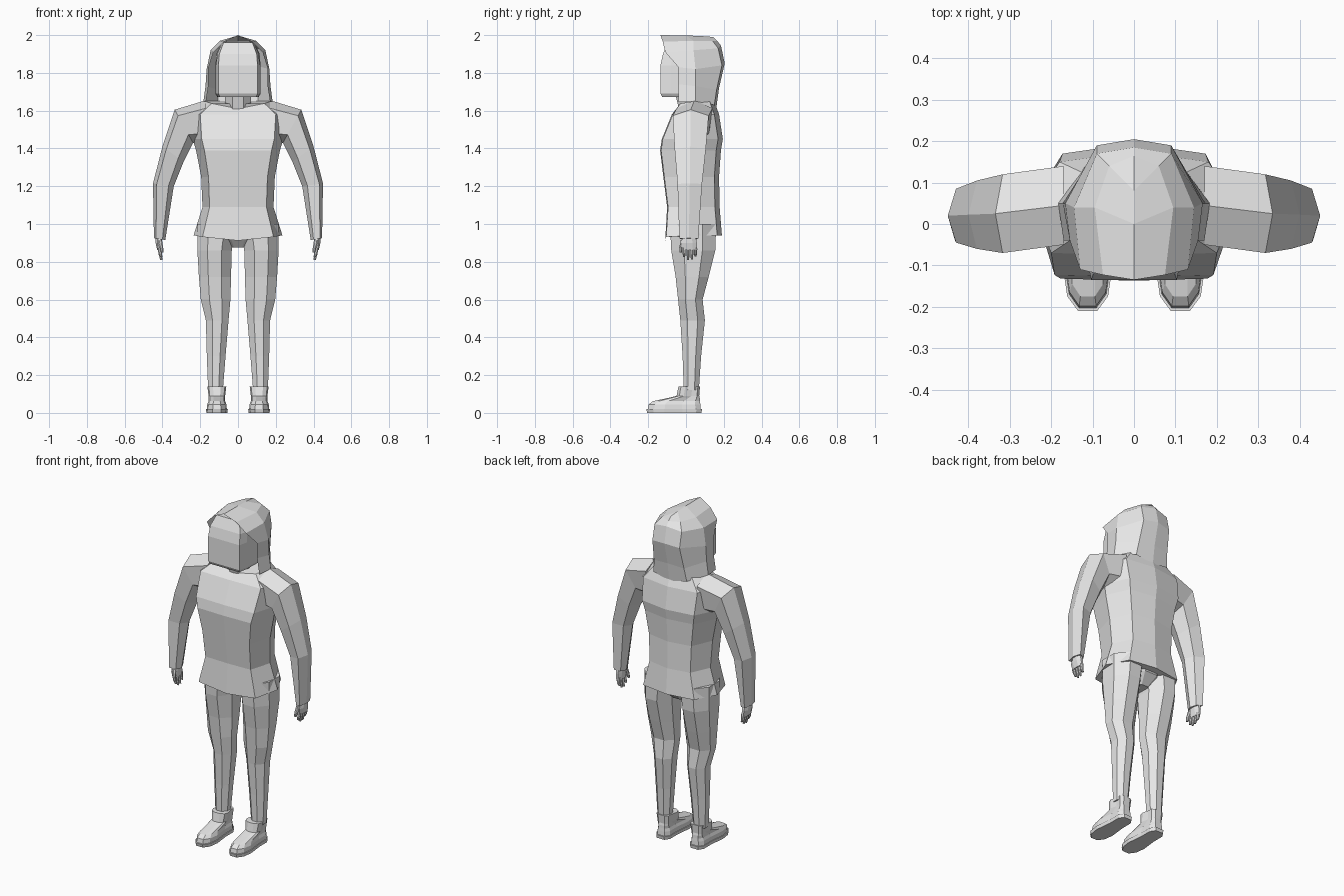
import bpy, bmesh, math

if "Cube" in bpy.data.objects:
    bpy.data.objects.remove(bpy.data.objects["Cube"])

grey = bpy.data.materials.new("light grey")
grey.diffuse_color = (0.8, 0.8, 0.8, 1)
grey.use_nodes = True
grey.node_tree.nodes["Principled BSDF"].inputs["Base Color"].default_value = grey.diffuse_color


def finish(name, bm):
    bmesh.ops.remove_doubles(bm, verts=bm.verts, dist=0.0005)
    bmesh.ops.recalc_face_normals(bm, faces=bm.faces)
    me = bpy.data.meshes.new(name)
    bm.to_mesh(me)
    bm.free()
    me.materials.append(grey)
    ob = bpy.data.objects.new(name, me)
    bpy.context.collection.objects.link(ob)
    return ob


def loft(name, rings, closed=True):
    """Skin a stack of equal-length point rows; closed rows are capped."""
    bm = bmesh.new()
    rows = [[bm.verts.new(p) for p in r] for r in rings]
    n = len(rows[0])
    for a, b in zip(rows, rows[1:]):
        for i in range(n if closed else n - 1):
            j = (i + 1) % n
            bm.faces.new((a[i], a[j], b[j], b[i]))
    if closed:
        bm.faces.new(rows[0])
        bm.faces.new(rows[-1])
    return finish(name, bm)


def mirrored(ob):
    """Mirror a part across the centre plane."""
    me = ob.data.copy()
    bm = bmesh.new()
    bm.from_mesh(me)
    bmesh.ops.scale(bm, vec=(-1, 1, 1), verts=bm.verts)
    bmesh.ops.reverse_faces(bm, faces=bm.faces)
    bm.to_mesh(me)
    bm.free()
    twin = bpy.data.objects.new(ob.name + "_right", me)
    ob.name += "_left"
    bpy.context.collection.objects.link(twin)


def octagon(z, x0, x1, y0, y1):
    k = 0.5 / math.cos(math.pi / 8)
    return [((x0 + x1) / 2 + (x1 - x0) * k * math.cos(math.pi / 4 * (i + .5)),
             (y0 + y1) / 2 + (y1 - y0) * k * math.sin(math.pi / 4 * (i + .5)), z)
            for i in range(8)]


def body_ring(z, hw, yf, yb, dip=0):
    ym = yf * .4 + yb * .6
    return [(0, yf, z - dip), (hw * .8, yf + .005, z - dip * .3), (hw, ym - .03, z),
            (hw * .72, yb - .025, z), (0, yb, z), (-hw * .72, yb - .025, z),
            (-hw, ym - .03, z), (-hw * .8, yf + .005, z - dip * .3)]


# Jacket torso
loft("jacket_torso", [body_ring(*r) for r in (
    (.94, .235, -.11, .19, .028), (1.09, .188, -.10, .178), (1.25, .195, -.12, .175),
    (1.39, .222, -.137, .185), (1.45, .24, -.128, .195),
    (1.58, .25, -.075, .175), (1.65, .175, -.035, .15, .04))])

# Sleeves: outer point, inner point, front and back for each section
sleeve = []
for ox, oz, ix, iz, y0, y1 in ((.17, 1.655, .17, 1.42, -.05, .14),
                               (.335, 1.605, .238, 1.43, -.07, .12),
                               (.40, 1.41, .288, 1.33, -.06, .105),
                               (.45, 1.215, .34, 1.20, -.045, .085),
                               (.445, .925, .385, .915, -.035, .065)):
    def mix(t, y):
        return (ix + (ox - ix) * t, y, iz + (oz - iz) * t)
    ym = (y0 + y1) / 2
    sleeve.append([mix(1, ym), mix(.82, y0), mix(.25, y0 + .015),
                   mix(0, ym), mix(.25, y1 - .015), mix(.82, y1)])
mirrored(loft("sleeve", sleeve))

# Hands: palm plus fingers and thumb
mirrored(loft("palm", [octagon(.94, .400, .438, -.015, .05),
                       octagon(.90, .402, .436, -.025, .058),
                       octagon(.862, .403, .428, -.02, .06)]))
for i, (y, tip) in enumerate(((-.010, .825), (.011, .81), (.031, .812), (.050, .828))):
    mirrored(loft("finger_%d" % (i + 1), [
        octagon(.875, .404, .426, y - .009, y + .009),
        octagon(.842, .403, .421, y - .008, y + .008),
        octagon(tip, .400, .412, y - .005, y + .005)]))
mirrored(loft("thumb", [octagon(.915, .402, .424, -.028, -.002),
                        octagon(.875, .396, .415, -.036, -.018),
                        octagon(.85, .394, .408, -.034, -.022)]))

# Trousers
mirrored(loft("trouser_leg", [octagon(*r) for r in (
    (1.0, .01, .215, -.085, .16), (.86, .033, .215, -.078, .155), (.72, .037, .207, -.055, .12),
    (.60, .040, .197, -.042, .088), (.49, .050, .170, -.03, .10), (.30, .066, .165, -.018, .08),
    (.12, .08, .158, -.012, .068))]))
loft("trouser_seat", [octagon(*r) for r in (
    (1.0, -.12, .12, -.08, .15), (.93, -.10, .10, -.07, .145), (.875, -.05, .05, -.02, .09))])


# Shoes
def shoe_ring(z, yf, yb, w, toe=.4):
    d = yb - yf
    pts = [(toe * w, yf), (w * .85, yf + d * .12), (w, yf + d * .32), (w * .8, yf + d * .65),
           (w * .8, yb - d * .1), (w * .45, yb)]
    return ([(.112 + x, y, z) for x, y in pts] +
            [(.112 - x, y, z) for x, y in reversed(pts)])


mirrored(loft("shoe_sole", [shoe_ring(0, -.205, .082, .055), shoe_ring(.02, -.21, .085, .058)]))
mirrored(loft("shoe_upper", [shoe_ring(*r) for r in (
    (.018, -.203, .078, .053), (.045, -.198, .076, .051), (.062, -.175, .074, .044),
    (.078, -.10, .073, .044), (.09, -.05, .07, .044), (.14, -.04, .074, .05))]))

# Neck and faceted blank face
loft("neck", [octagon(1.58, -.07, .07, -.03, .10), octagon(1.70, -.07, .07, -.06, .08)])


def face_ring(z, w, yf):
    half = [(w * .9, yf), (w, yf + .055), (w * 1.04, .05)]
    return [(x, y, z) for x, y in half] + [(-x, y, z) for x, y in reversed(half)]


loft("face", [face_ring(1.672, .105, -.125), face_ring(1.69, .115, -.135),
              face_ring(1.84, .115, -.135), face_ring(1.90, .11, -.122),
              face_ring(1.96, .085, -.095)])

# Hood: open at the front, each row runs from front edge round to the back
hood = []
for row in (((.17, -.04, 1.645), (.183, .05, 1.65), (.11, .15, 1.63), (0, .16, 1.61)),
            ((.155, -.04, 1.74), (.172, .05, 1.73), (.10, .162, 1.71), (0, .175, 1.72)),
            ((.155, -.04, 1.83), (.166, .05, 1.82), (.09, .19, 1.84), (0, .205, 1.85)),
            ((.13, -.11, 1.91), (.145, .04, 1.92), (.09, .17, 1.93), (0, .185, 1.945)),
            ((.075, -.123, 1.965), (.095, .04, 1.97), (.06, .14, 1.97), (0, .165, 1.97)),
            ((0, -.135, 2.0), (0, .0, 1.998), (0, .08, 1.995), (0, .145, 1.99))):
    hood.append(list(row) + [(-x, y, z) for x, y, z in reversed(row[:-1])])
bm_rows = hood[:-1]
loft("hood", bm_rows, closed=False)
# Crown of the hood, closing each side up to the centre ridge
edge, ridge = hood[-2], hood[-1]
mirrored(loft("hood_crown", [edge[:4], ridge[:4]], closed=False))
